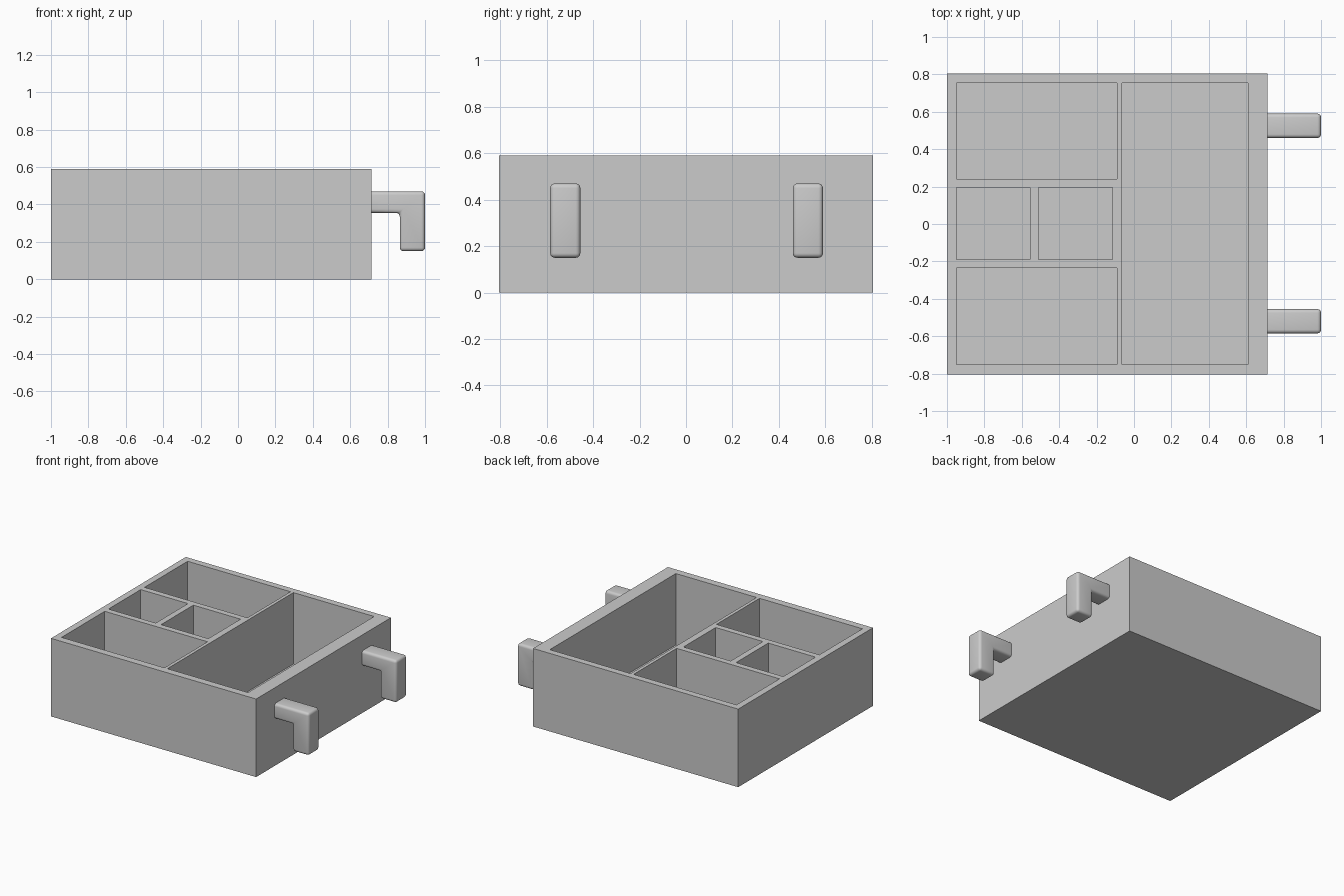
import bpy, bmesh
from mathutils import Matrix, Vector

if "Cube" in bpy.data.objects:
    bpy.data.objects.remove(bpy.data.objects["Cube"])

grey = bpy.data.materials.new("plain grey")
grey.diffuse_color = (0.6, 0.6, 0.6, 1)
grey.use_nodes = True
grey.node_tree.nodes["Principled BSDF"].inputs["Base Color"].default_value = grey.diffuse_color


def add_object(name, bm):
    bmesh.ops.recalc_face_normals(bm, faces=bm.faces)
    mesh = bpy.data.meshes.new(name)
    bm.to_mesh(mesh)
    bm.free()
    mesh.materials.append(grey)
    obj = bpy.data.objects.new(name, mesh)
    bpy.context.collection.objects.link(obj)
    return obj


def add_box(bm, x0, x1, y0, y1, z0, z1):
    centre = Vector((x0 + x1, y0 + y1, z0 + z1)) / 2
    size = Matrix.Diagonal((x1 - x0, y1 - y0, z1 - z0, 1))
    bmesh.ops.create_cube(bm, size=1, matrix=Matrix.Translation(centre) @ size)


def apply_modifiers(obj):
    bpy.ops.object.select_all(action='DESELECT')
    bpy.context.view_layer.objects.active = obj
    obj.select_set(True)
    for mod in list(obj.modifiers):
        bpy.ops.object.modifier_apply(modifier=mod.name)


# Tray body
bm = bmesh.new()
add_box(bm, -1, 0.715, -0.805, 0.805, 0, 0.59)
tray = add_object("tray", bm)

# Compartments: two long, two small, one full depth
FLOOR = 0.05
bm = bmesh.new()
for x0, x1, y0, y1 in [(-0.95, -0.09, 0.24, 0.755),
                       (-0.95, -0.09, -0.75, -0.235),
                       (-0.95, -0.555, -0.19, 0.195),
                       (-0.51, -0.115, -0.19, 0.195),
                       (-0.065, 0.61, -0.75, 0.755)]:
    add_box(bm, x0, x1, y0, y1, FLOOR, 0.8)
cutter = add_object("compartment_cutter", bm)
cutter.hide_render = True

cut = tray.modifiers.new("compartments", 'BOOLEAN')
cut.operation = 'DIFFERENCE'
cut.solver = 'EXACT'
cut.object = cutter
apply_modifiers(tray)
bpy.data.objects.remove(cutter)

# Hanging hooks: an L profile with rounded edges, root set into the wall
PROFILE = [(0.68, 0.355), (0.865, 0.355), (0.865, 0.15),
           (1.0, 0.15), (1.0, 0.47), (0.68, 0.47)]
for name, y in (("front_hook", -0.52), ("back_hook", 0.525)):
    bm = bmesh.new()
    face = bm.faces.new([bm.verts.new((x, y - 0.065, z)) for x, z in PROFILE])
    ext = bmesh.ops.extrude_face_region(bm, geom=[face])
    moved = [v for v in ext["geom"] if isinstance(v, bmesh.types.BMVert)]
    bmesh.ops.translate(bm, verts=moved, vec=(0, 0.13, 0))
    hook = add_object(name, bm)
    bevel = hook.modifiers.new("rounding", 'BEVEL')
    bevel.width = 0.02
    bevel.segments = 4
    apply_modifiers(hook)
    bpy.ops.object.shade_smooth_by_angle()
